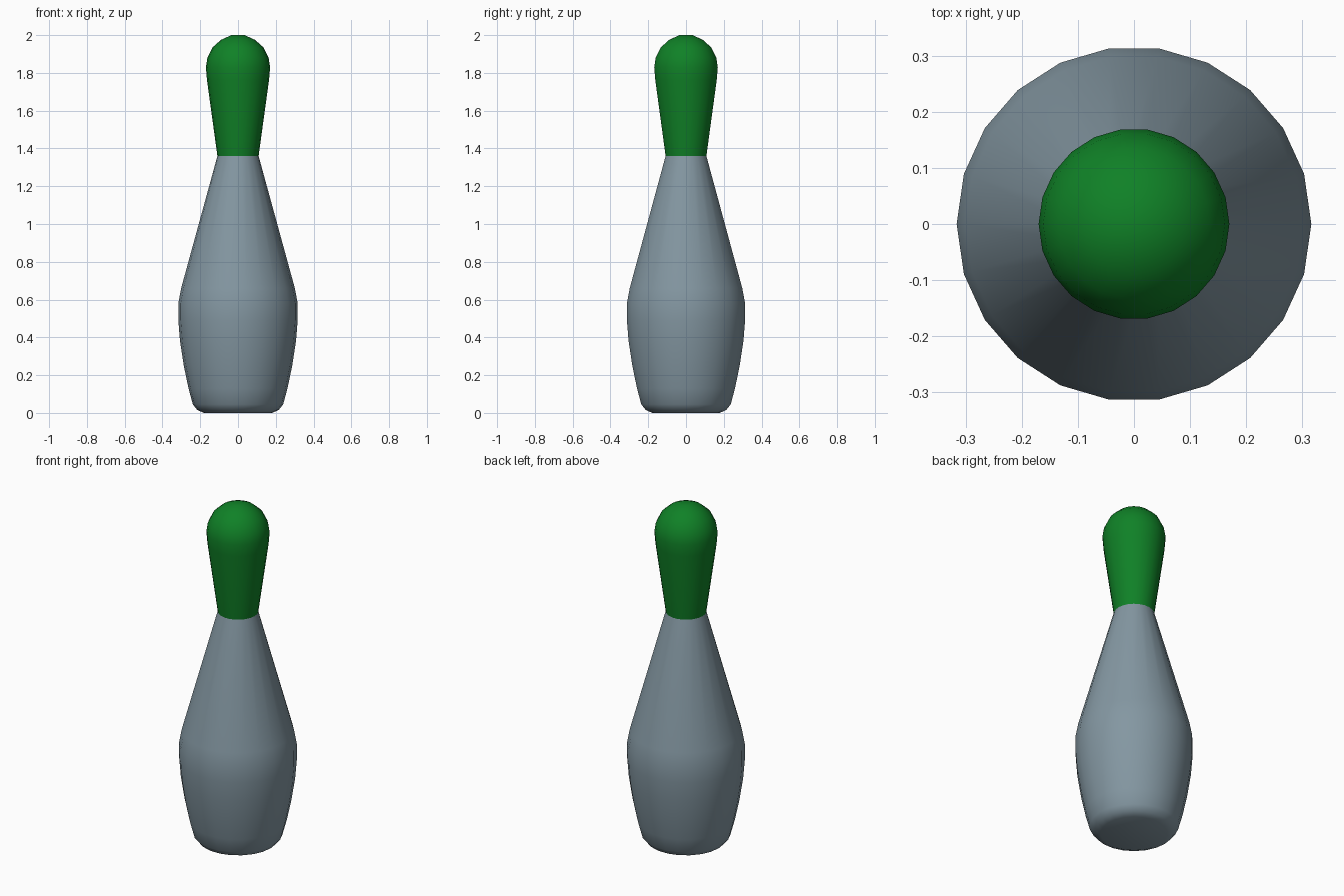
import bpy, bmesh, math

if "Cube" in bpy.data.objects:
    bpy.data.objects.remove(bpy.data.objects["Cube"], do_unlink=True)

SEGMENTS = 22


def material(name, color):
    mat = bpy.data.materials.new(name)
    mat.use_nodes = True
    mat.diffuse_color = color
    mat.node_tree.nodes["Principled BSDF"].inputs["Base Color"].default_value = color
    return mat


def lathe(name, profile, mat, cap):
    """Spin (radius, height) points around z; cap closes the first or last ring."""
    bm = bmesh.new()
    rings = []
    for radius, height in profile:
        angles = [2 * math.pi * i / SEGMENTS for i in range(SEGMENTS)]
        rings.append([bm.verts.new((radius * math.cos(a), radius * math.sin(a), height))
                      for a in angles])
    for low, high in zip(rings, rings[1:]):
        for i in range(SEGMENTS):
            j = (i + 1) % SEGMENTS
            bm.faces.new((low[i], low[j], high[j], high[i]))
    bm.faces.new(reversed(rings[0]) if cap == "bottom" else rings[-1])
    mesh = bpy.data.meshes.new(name)
    bm.to_mesh(mesh)
    bm.free()
    mesh.materials.append(mat)
    obj = bpy.data.objects.new(name, mesh)
    bpy.context.collection.objects.link(obj)
    bpy.ops.object.select_all(action="DESELECT")
    obj.select_set(True)
    bpy.context.view_layer.objects.active = obj
    bpy.ops.object.shade_smooth_by_angle(angle=math.radians(30))
    return obj


grey = material("blue grey", (0.23, 0.31, 0.36, 1))
green = material("green", (0.005, 0.22, 0.02, 1))
neck = (0.109, 1.36)

# Rounded belly tapering to the neck
lathe("pin_body", [(0.18, 0), (0.215, 0.015), (0.239, 0.045), (0.262, 0.13),
                   (0.287, 0.25), (0.307, 0.38), (0.316, 0.49), (0.316, 0.58),
                   (0.301, 0.66), neck], grey, "bottom")

# Flaring neck and domed head
lathe("pin_head", [neck, (0.164, 1.76), (0.17, 1.83), (0.162, 1.88), (0.135, 1.935),
                   (0.09, 1.975), (0.035, 2)], green, "top")
